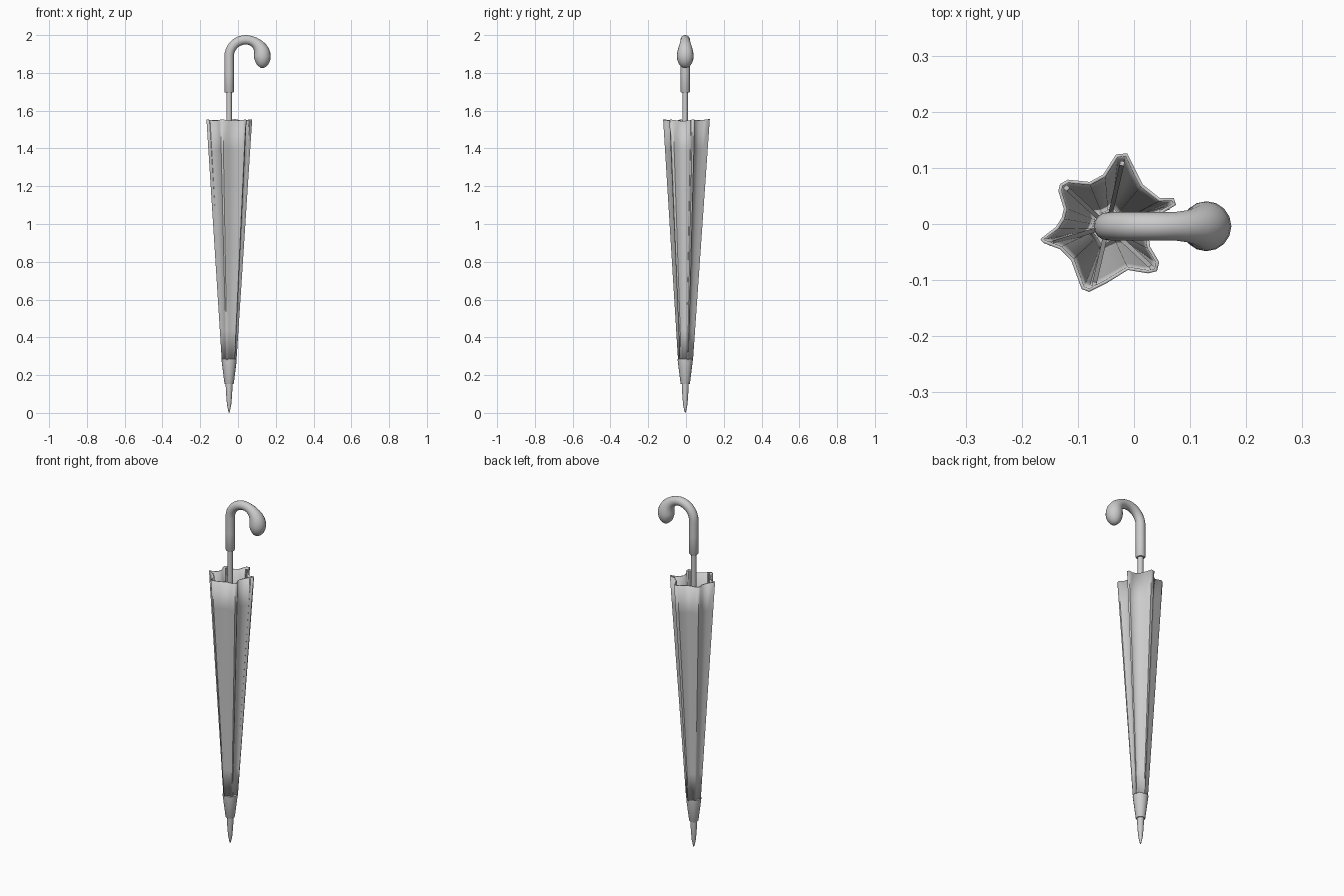
import bpy, bmesh
from math import cos, sin, pi, radians, hypot
from mathutils import Vector

if "Cube" in bpy.data.objects:
    bpy.data.objects.remove(bpy.data.objects["Cube"])

CX, CY = -0.047, -0.004  # axis of the shaft


def make_object(name, rings, caps=True, angle=35):
    """Skin a list of equal-length vertex rings into one object."""
    bm = bmesh.new()
    rows = [[bm.verts.new(p) for p in ring] for ring in rings]
    n = len(rows[0])
    for a, b in zip(rows, rows[1:]):
        for j in range(n):
            k = (j + 1) % n
            bm.faces.new((a[j], a[k], b[k], b[j]))
    if caps:
        bm.faces.new(rows[0])
        bm.faces.new(rows[-1])
        bmesh.ops.recalc_face_normals(bm, faces=bm.faces)
    mesh = bpy.data.meshes.new(name)
    bm.to_mesh(mesh)
    bm.free()
    obj = bpy.data.objects.new(name, mesh)
    bpy.context.collection.objects.link(obj)
    bpy.ops.object.select_all(action='DESELECT')
    obj.select_set(True)
    bpy.context.view_layer.objects.active = obj
    bpy.ops.object.shade_smooth_by_angle(angle=radians(angle))
    return obj


def lathe(name, profile, n=16):
    """Turn (radius, z) points around the shaft axis."""
    return make_object(name, [[(CX + r * cos(2 * pi * j / n), CY + r * sin(2 * pi * j / n), z)
                               for j in range(n)] for r, z in profile])


# Pointed tip, cloth-gathering cap and shaft
lathe("tip", [(0.001, 0), (0.005, 0.012), (0.011, 0.042), (0.015, 0.085), (0.018, 0.14), (0.018, 0.17)])
lathe("end_cap", [(0.023, 0.152), (0.025, 0.156), (0.04, 0.278), (0.04, 0.285), (0.036, 0.287)])
lathe("shaft", [(0.0145, 0.16), (0.0145, 1.72)])

# Folded canopy: pleated outline at the rim, shrinking toward the cap
outline = [(75, 34), (71, 46), (46, 46), (16, 70), (2, 98), (-12, 126), (-32, 124), (-55, 88),
           (-79, 75), (-118, 79), (-132, 71), (-135, 59), (-125, 27), (-129, 11), (-139, -5),
           (-167, -27), (-161, -34), (-132, -45), (-112, -65), (-100, -98), (-93, -116),
           (-80, -121), (-48, -105), (-11, -82), (25, -88), (41, -84), (45, -68), (29, -41),
           (25, -18), (38, 10), (55, 22)]
rings = []
ROWS = 8
for i in range(ROWS + 1):
    t = i / ROWS
    ring = []
    for x, y in outline:
        dx, dy = x / 1000 - CX, y / 1000 - CY
        r = hypot(dx, dy)
        low = 0.33 * (0.65 * r + 0.35 * 0.118)      # rounder pleats at the bottom
        s = (low + (r - low) * t) / r
        z_top = 1.546 + 0.16 * max(0, r - 0.08)     # rim dips between the ribs
        ring.append((CX + dx * s, CY + dy * s, 0.28 + (z_top - 0.28) * t))
    rings.append(ring)
canopy = make_object("canopy", rings, caps=False, angle=40)
cloth = canopy.modifiers.new("cloth_thickness", 'SOLIDIFY')
cloth.thickness = 0.006
cloth.offset = -1

# Six ribs lying inside the pleats
for i, r_top in enumerate((0.110, 0.115, 0.100, 0.105, 0.106, 0.108)):
    a = radians(17 + 60 * i)
    out, side = Vector((cos(a), sin(a), 0)), Vector((-sin(a), cos(a), 0))
    w = 0.004
    ring_at = lambda r, z: [Vector((CX, CY, z)) + out * (r + u * w) + side * v * w
                            for u, v in ((-1, -1), (1, -1), (1, 1), (-1, 1))]
    make_object(f"rib_{i + 1}", [ring_at(0.026, 0.29), ring_at(r_top, 1.548)])

# Crook handle: straight grip, bent over and swelling to a knob
HX, HZ, R = 0.041, 1.887, 0.088
stations = [(CX, 1.695, 180, 0.022), (CX, 1.70, 180, 0.025), (CX, 1.80, 180, 0.025)]
arc = [(a, 0.025) for a in range(180, 69, -10)]
arc += [(60, 0.027), (50, 0.029), (40, 0.033), (30, 0.037), (20, 0.041), (10, 0.0435),
        (0, 0.0445), (-10, 0.043), (-20, 0.038), (-28, 0.031), (-34, 0.022), (-37, 0.012)]
stations += [(HX + R * cos(radians(a)), HZ + R * sin(radians(a)), a, r) for a, r in arc]
rings = []
N = 16
for x, z, a, r in stations:
    out = Vector((cos(radians(a)), 0, sin(radians(a))))
    rings.append([Vector((x, CY, z)) + out * r * cos(2 * pi * j / N)
                  + Vector((0, r * sin(2 * pi * j / N), 0)) for j in range(N)])
make_object("handle", rings, angle=45)
